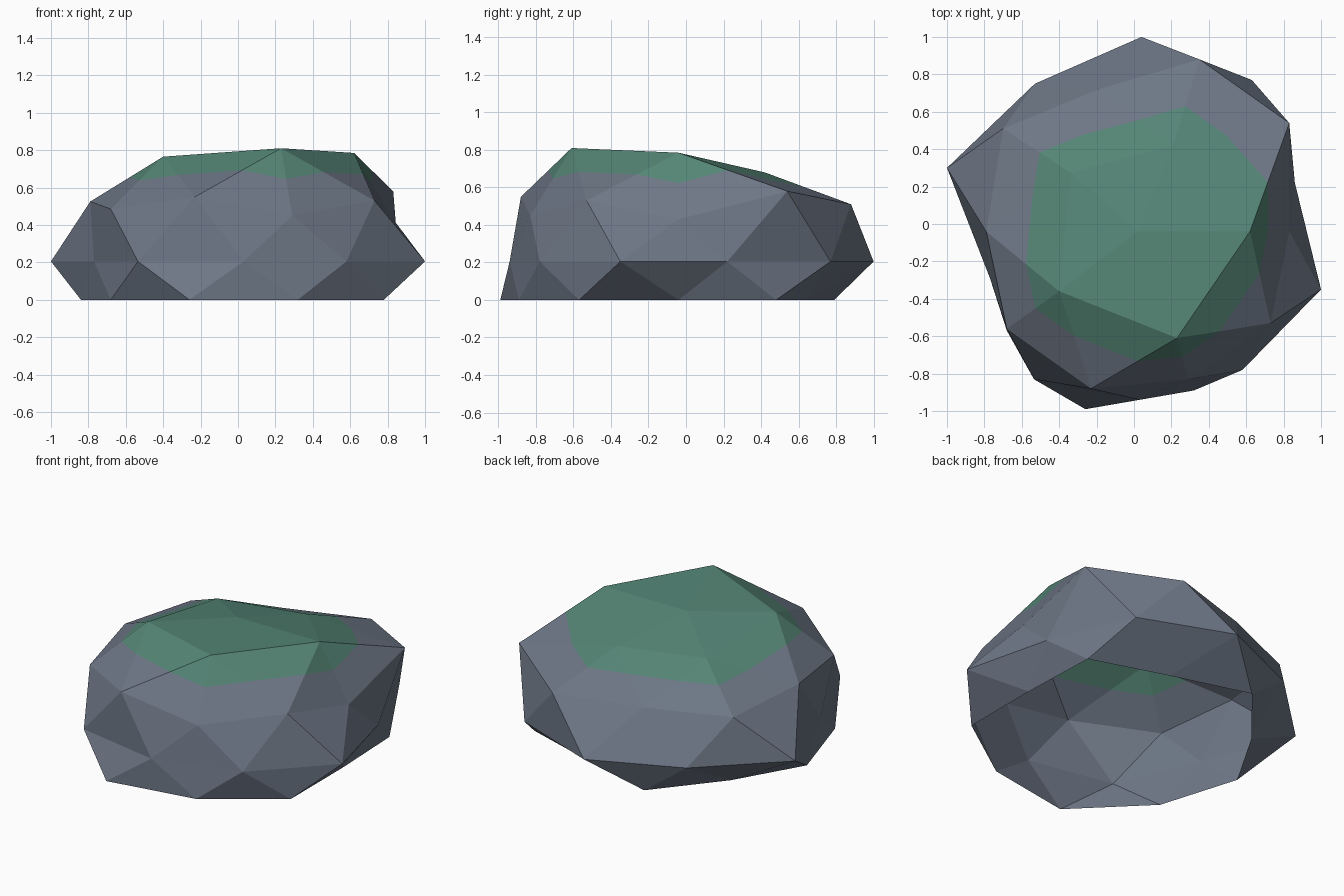
import bpy, bmesh
from mathutils import Vector

if "Cube" in bpy.data.objects:
    bpy.data.objects.remove(bpy.data.objects["Cube"])


def material(name, rgb):
    m = bpy.data.materials.new(name)
    m.diffuse_color = (*rgb, 1)
    m.use_nodes = True
    m.node_tree.nodes["Principled BSDF"].inputs["Base Color"].default_value = m.diffuse_color
    return m


STONE, MOSS = 0, 1
MOSS_REACH = 0.455      # how far moss creeps down from the crown

# Rings of the boulder, counter-clockwise from +x
base = [(.78, -.04, 0), (.76, .48, 0), (.26, .64, 0), (-.25, .79, 0), (-.59, .38, 0),
        (-.84, -.05, 0), (-.68, -.57, 0), (-.26, -.99, 0), (.32, -.89, 0), (.78, -.57, 0)]
girth = [(.86, .22), (.63, .77), (.04, 1), (-.53, .75), (-1, .30),
         (-.77, -.29), (-.535, -.83), (.03, -.94), (.58, -.78), (1, -.35)]
girth = [(x, y, .205) for x, y in girth]
shoulder = [(.83, -.04, .43), (.83, .54, .58), (.35, .88, .51), (-.19, .72, .50), (-.70, .51, .49),
            (-.79, -.04, .525), (-.68, -.56, .485), (-.23, -.88, .55), (.29, -.83, .45), (.73, -.53, .53)]
crown = [(.62, -.04, .785), (.21, .42, .68), (-.34, .275, .69), (-.40, -.36, .765), (.23, -.61, .81)]
peak = (.02, -.04, .785)

bm = bmesh.new()
rings = [[bm.verts.new(p) for p in ring] for ring in (base, girth, shoulder, crown)]
lo, mid, up, top = rings
tip = bm.verts.new(peak)
mossy = set(top) | {tip}
cuts = {}


def cut(a, b):
    """Shared point on an edge where moss (a) gives way to stone (b)."""
    if (a, b) not in cuts:
        cuts[a, b] = bm.verts.new(Vector(a.co).lerp(b.co, MOSS_REACH))
    return cuts[a, b]


def face(verts, mat):
    bm.faces.new(verts).material_index = mat


def tri(*v):
    """Add a triangle, split along the moss border if it crosses it."""
    n = sum(p in mossy for p in v)
    if n in (0, 3):
        face(v, MOSS if n else STONE)
        return
    while (v[0] in mossy) != (n == 1) or (v[1] in mossy) != (n == 2):
        v = v[1:] + v[:1]
    a, b, c = v
    if n == 1:
        p, q = cut(a, b), cut(a, c)
        face((a, p, q), MOSS)
        face((p, b, c, q), STONE)
    else:
        p, q = cut(b, a), cut(c, a)
        face((p, b, c, q), MOSS)
        face((a, p, q), STONE)


# Lower walls (open underneath)
for i in range(10):
    j = (i + 1) % 10
    tri(lo[i], lo[j], mid[i])
    tri(lo[j], mid[j], mid[i])
    tri(mid[i], up[j], up[i])
    tri(mid[i], mid[j], up[j])

# Crown and peak
for k in range(5):
    n = (k + 1) % 5
    a, b, c = up[2 * k - 1], up[2 * k], up[2 * k + 1]
    tri(a, b, top[k])
    tri(b, c, top[k])
    tri(c, top[n], top[k])
    tri(top[k], top[n], tip)

mesh = bpy.data.meshes.new("boulder")
bm.to_mesh(mesh)
bm.free()
mesh.materials.append(material("slate_stone", (.155, .185, .24)))
mesh.materials.append(material("moss_green", (.09, .235, .18)))
bpy.context.collection.objects.link(bpy.data.objects.new("boulder", mesh))
